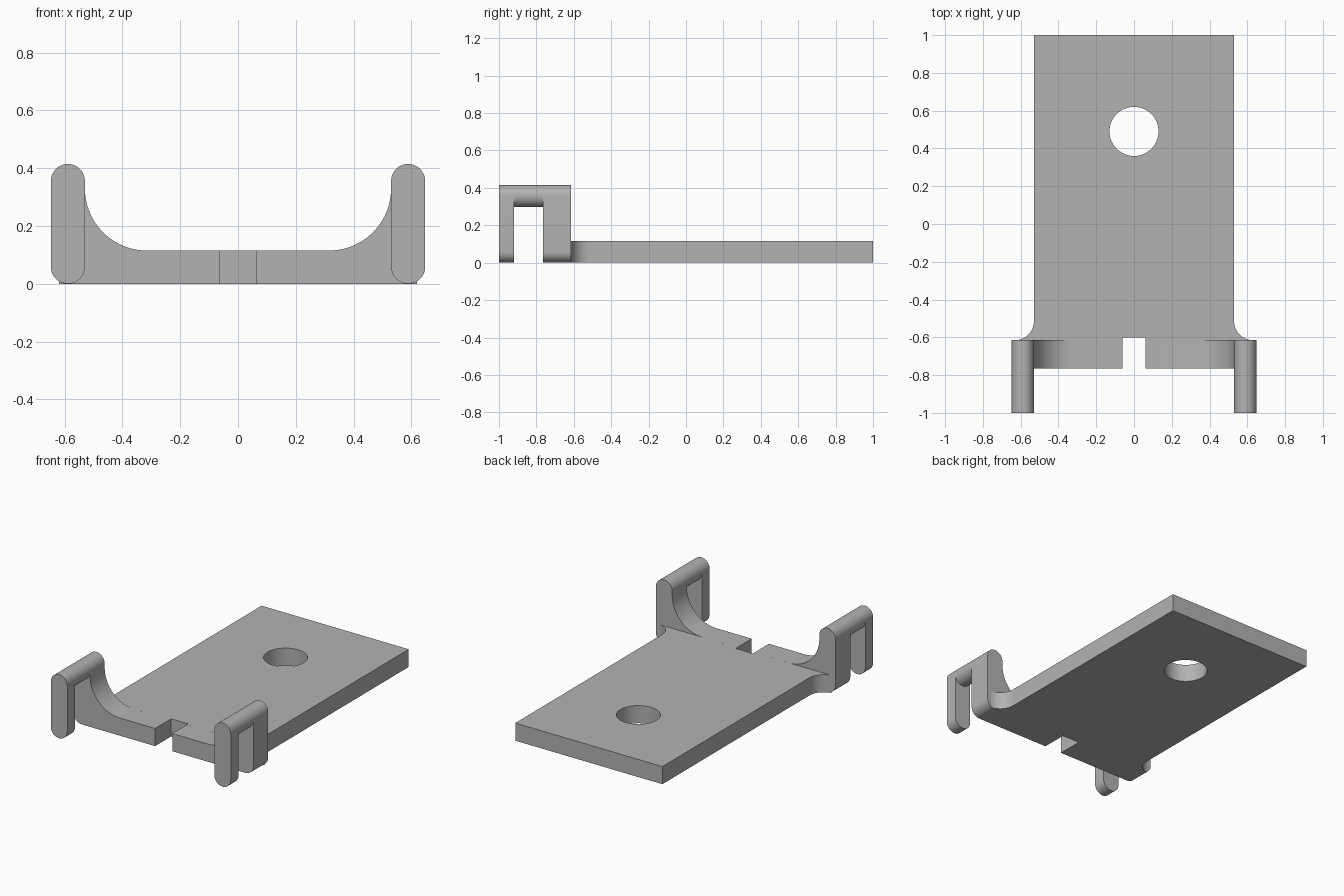
import bpy
from math import cos, sin, radians, pi

if "Cube" in bpy.data.objects:
    bpy.data.objects.remove(bpy.data.objects["Cube"])

grey = bpy.data.materials.new("plain grey")
grey.use_nodes = True
COLOUR = (0.45, 0.45, 0.45, 1)
grey.diffuse_color = COLOUR
grey.node_tree.nodes["Principled BSDF"].inputs["Base Color"].default_value = COLOUR


def arc(cx, cy, r, start, end, steps=16):
    angles = [radians(start + (end - start) * i / steps) for i in range(steps + 1)]
    return [(cx + r * cos(a), cy + r * sin(a)) for a in angles]


def prism(name, outlines, low, high, upright):
    """Extrude closed outlines along y (upright) or z (lying flat)."""
    curve = bpy.data.curves.new(name, "CURVE")
    curve.dimensions = "2D"
    curve.fill_mode = "BOTH"
    curve.extrude = (high - low) / 2
    for points in outlines:
        spline = curve.splines.new("POLY")
        spline.points.add(len(points) - 1)
        for p, (u, v) in zip(spline.points, points):
            p.co = (u, v, 0, 1)
        spline.use_cyclic_u = True
    obj = bpy.data.objects.new(name, curve)
    bpy.context.collection.objects.link(obj)
    middle = (low + high) / 2
    if upright:
        obj.rotation_euler.x = pi / 2
        obj.location.y = middle
    else:
        obj.location.z = middle
    bpy.ops.object.select_all(action="DESELECT")
    obj.select_set(True)
    bpy.context.view_layer.objects.active = obj
    bpy.ops.object.convert(target="MESH")
    obj = bpy.context.object
    obj.data.materials.clear()
    obj.data.materials.append(grey)
    bpy.ops.object.transform_apply(location=True, rotation=True, scale=True)
    bpy.ops.object.shade_smooth_by_angle(angle=radians(30))


THICK = 0.115          # plate thickness
HALF = 0.53            # plate half width
R = 0.059              # hook rounding
HOOK_X = HALF + R
TOP = 0.415
JOINT, LIP = -0.615, -0.765
NOTCH = 0.062

# Flat plate with flared front corners, notch end and round hole
right_half = [(NOTCH, -0.6), (NOTCH, JOINT)] + arc(0.63, -0.515, 0.1, 264, 180) + [(HALF, 1)]
left_half = [(-x, y) for x, y in reversed(right_half)]
hole = arc(0, 0.49, 0.13, 0, 360, 48)[:-1]
prism("base_plate", [right_half + left_half, hole], 0, THICK, False)

# Curved front lips and hooks on both sides
lip = ([(NOTCH, 0)] + arc(HOOK_X, R, R, 270, 360)
       + arc(HOOK_X, TOP - R, R, 0, 180)
       + arc(HALF - 0.215, THICK + 0.215, 0.215, 0, -90, 24) + [(NOTCH, THICK)])
leg = arc(HOOK_X, R, R, 180, 360) + arc(HOOK_X, TOP - R, R, 0, 180)
bar = arc(HOOK_X, TOP - R, R, 0, 360, 32)[:-1]

for side, label in ((1, "left"), (-1, "right")):
    for part, shape, low, high in (("front_lip", lip, LIP, JOINT),
                                   ("hook_bar", bar, -0.92, LIP),
                                   ("hook_leg", leg, -1, -0.92)):
        prism(f"{label}_{part}", [[(side * x, z) for x, z in shape]], low, high, True)
